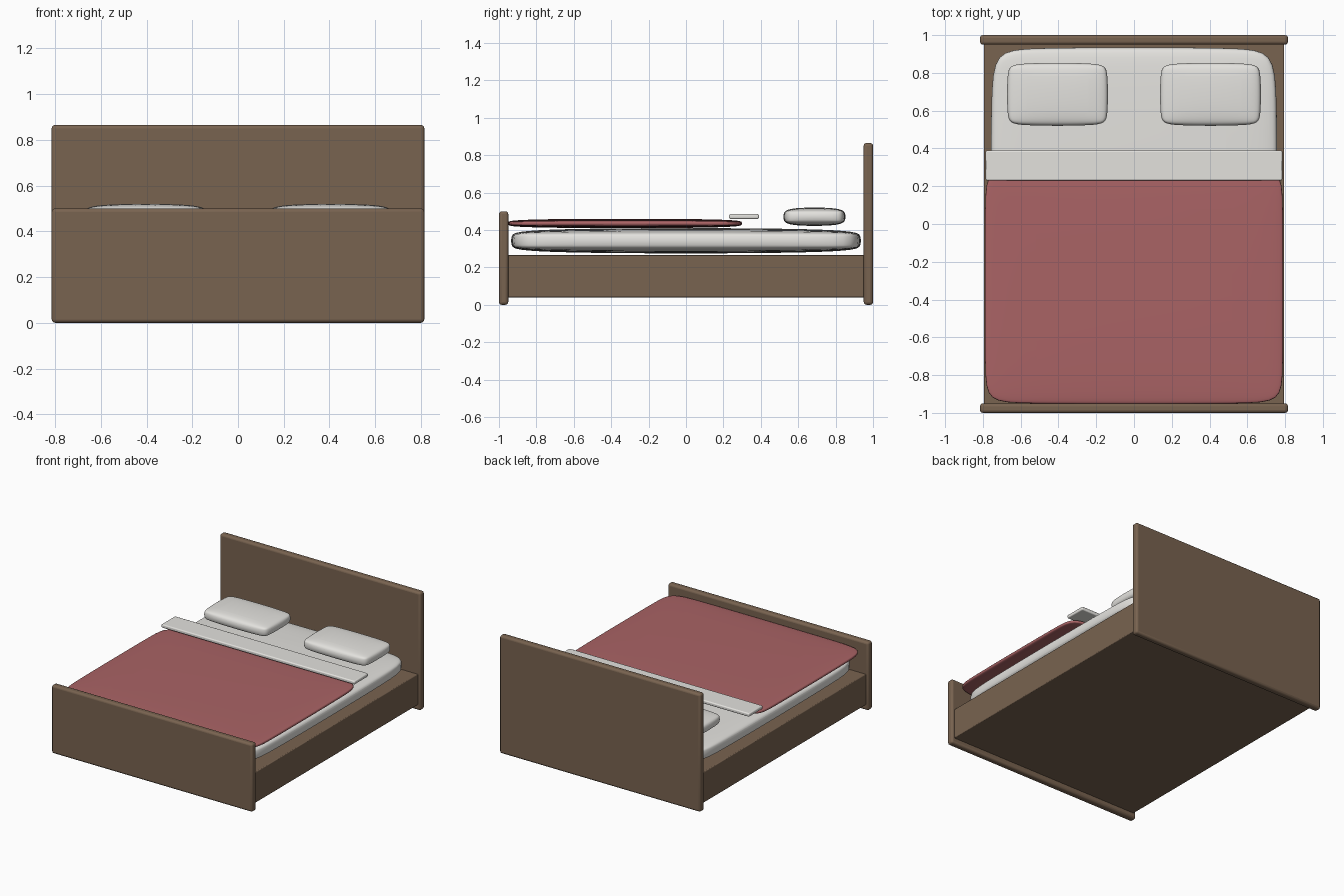
import bpy
from mathutils import Vector

if "Cube" in bpy.data.objects:
    bpy.data.objects.remove(bpy.data.objects["Cube"], do_unlink=True)


def material(name, rgb):
    mat = bpy.data.materials.new(name)
    mat.use_nodes = True
    mat.diffuse_color = (*rgb, 1)
    mat.node_tree.nodes["Principled BSDF"].inputs["Base Color"].default_value = (*rgb, 1)
    return mat


wood = material("brown wood", (0.19, 0.125, 0.08))
linen = material("white linen", (0.77, 0.76, 0.73))
red = material("dusty red cloth", (0.40, 0.125, 0.13))


def box(name, low, high, mat, bevel, segments=3):
    """Box between two corners with bevelled edges."""
    low, high = Vector(low), Vector(high)
    bpy.ops.mesh.primitive_cube_add(size=1, location=(low + high) / 2)
    obj = bpy.context.object
    obj.name = name
    for v in obj.data.vertices:
        v.co *= high - low
    obj.data.materials.append(mat)
    mod = obj.modifiers.new("Bevel", "BEVEL")
    mod.width, mod.segments = bevel, segments
    bpy.ops.object.shade_smooth_by_angle()
    return obj


def cushion(name, low, high, mat, bevel):
    """Soft subdivided box, stretched to fill the given bounds."""
    obj = box(name, low, high, mat, bevel, 1)
    bpy.ops.object.shade_smooth()
    sub = obj.modifiers.new("Subdivision", "SUBSURF")
    sub.levels = sub.render_levels = 3
    bpy.context.view_layer.update()
    graph = bpy.context.evaluated_depsgraph_get()
    verts = obj.evaluated_get(graph).data.vertices
    size = Vector(high) - Vector(low)
    obj.scale = [size[i] / (2 * max(v.co[i] for v in verts)) for i in range(3)]
    return obj


# Wooden frame
box("bed_base", (-0.795, -0.96, 0.04), (0.795, 0.96, 0.265), wood, 0.005)
box("headboard", (-0.815, 0.95, 0), (0.815, 1, 0.865), wood, 0.015)
box("footboard", (-0.815, -1, 0), (0.815, -0.95, 0.5), wood, 0.015)

# Bedding
cushion("mattress", (-0.76, -0.935, 0.275), (0.76, 0.935, 0.41), linen, 0.04)
cushion("blanket", (-0.79, -0.952, 0.41), (0.79, 0.3, 0.46), red, 0.02)
box("folded_sheet", (-0.785, 0.23, 0.459), (0.785, 0.39, 0.485), linen, 0.008)

# Pillows
for side, x in (("left", 0.405), ("right", -0.405)):
    cushion(side + "_pillow", (x - 0.267, 0.52, 0.422), (x + 0.267, 0.853, 0.52), linen, 0.03)
